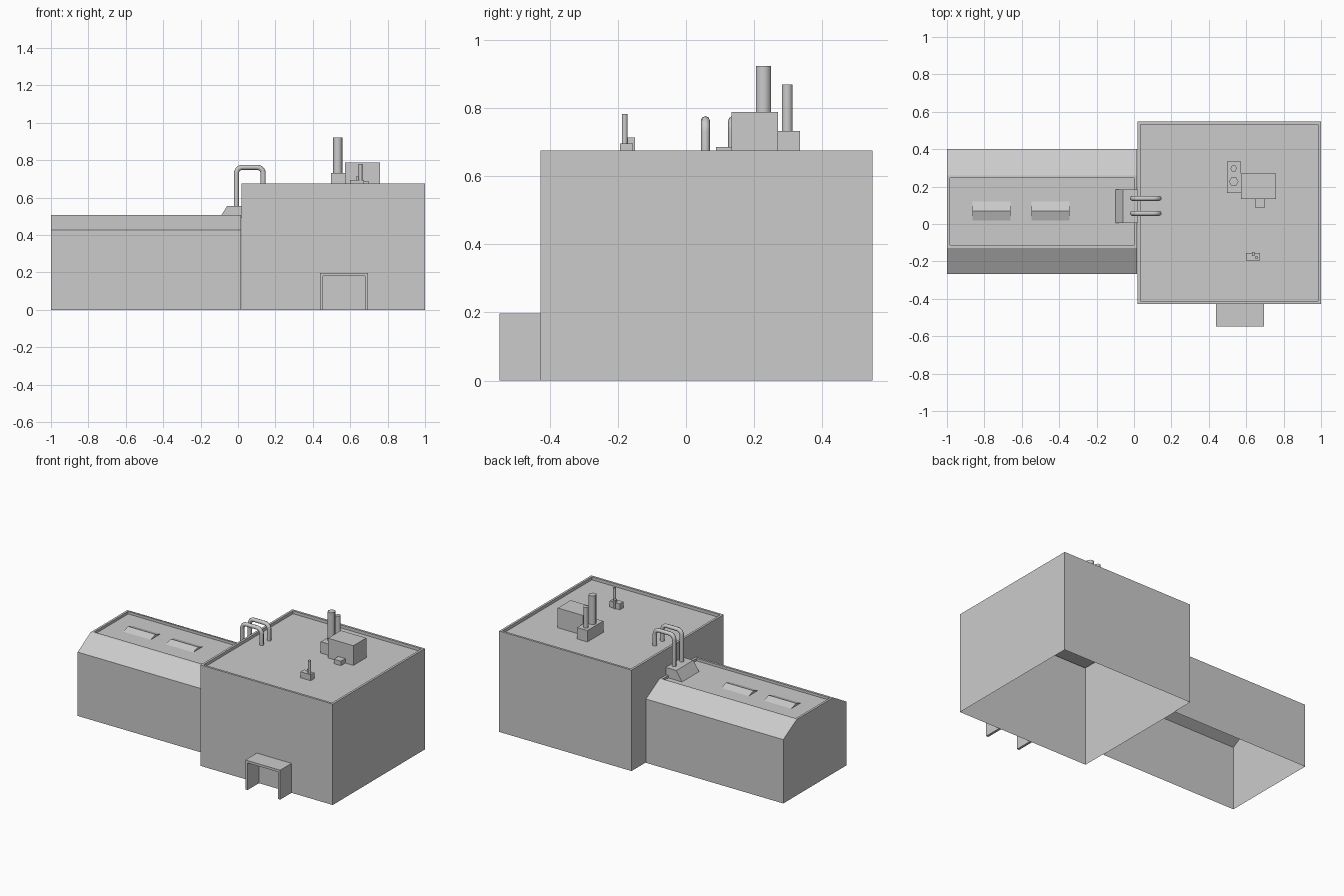
import bpy, bmesh, math

if "Cube" in bpy.data.objects:
    bpy.data.objects.remove(bpy.data.objects["Cube"])


def add_object(name, bm):
    bmesh.ops.recalc_face_normals(bm, faces=bm.faces)
    me = bpy.data.meshes.new(name)
    bm.to_mesh(me)
    bm.free()
    ob = bpy.data.objects.new(name, me)
    bpy.context.collection.objects.link(ob)
    return ob


def shell(name, rings):
    """Open-bottomed shell through stacked rectangles (x0, x1, y0, y1, z), capped on the last."""
    bm = bmesh.new()
    loops = [[bm.verts.new(p) for p in ((a, c, z), (b, c, z), (b, d, z), (a, d, z))]
             for a, b, c, d, z in rings]
    for lo, hi in zip(loops, loops[1:]):
        for i in range(4):
            j = (i + 1) % 4
            bm.faces.new((lo[i], lo[j], hi[j], hi[i]))
    bm.faces.new(loops[-1])
    ob = add_object(name, bm)
    # make sure the open shell faces outward (roof cap points up)
    if ob.data.polygons[-1].normal.z < 0:
        ob.data.flip_normals()
    return ob


def box(name, x0, x1, y0, y1, z0, z1):
    return shell(name, [(x0, x1, y0, y1, z0), (x0, x1, y0, y1, z1)])


def extrude(name, profile, offset):
    """Closed solid from a planar profile swept along offset."""
    bm = bmesh.new()
    face = bm.faces.new([bm.verts.new(p) for p in profile])
    geo = bmesh.ops.extrude_face_region(bm, geom=[face], use_keep_orig=True)
    verts = [g for g in geo["geom"] if isinstance(g, bmesh.types.BMVert)]
    bmesh.ops.translate(bm, verts=verts, vec=offset)
    return add_object(name, bm)


def smooth(ob, angle):
    bpy.ops.object.select_all(action='DESELECT')
    bpy.context.view_layer.objects.active = ob
    ob.select_set(True)
    bpy.ops.object.shade_smooth_by_angle(angle=math.radians(angle))


def stack(name, x, y, r, z0, z1, sides=6):
    pts = [(x + r * math.cos(i * math.tau / sides), y + r * math.sin(i * math.tau / sides), z0)
           for i in range(sides)]
    smooth(extrude(name, pts, (0, 0, z1 - z0)), 65)


ROOF, DECK = 0.655, 0.49   # recessed roof levels of hall and wing

# Main hall with parapet
shell("main_hall", [(0.02, 1, -0.427, 0.547, 0), (0.02, 1, -0.427, 0.547, 0.675),
                    (0.035, 0.985, -0.412, 0.532, 0.675), (0.035, 0.985, -0.412, 0.532, ROOF)])

# Side wing with sloped long eaves and parapet
shell("side_wing", [(-1, 0.016, -0.267, 0.4, 0), (-1, 0.016, -0.267, 0.4, 0.427),
                    (-1, 0.016, -0.128, 0.258, 0.507), (-0.985, 0.001, -0.113, 0.246, 0.507),
                    (-0.985, 0.001, -0.113, 0.246, DECK)])

# Ridge skylights on the wing
for i, x in enumerate((-0.863, -0.548)):
    extrude(f"skylight_{i + 1}", [(x, 0.02, DECK), (x, 0.12, DECK), (x, 0.07, 0.507)], (0.203, 0, 0))

# Sloped duct base and two arched ducts
extrude("duct_base", [(-0.1, 0.005, DECK), (0.02, 0.005, DECK), (0.02, 0.005, 0.555),
                      (-0.058, 0.005, 0.555)], (0, 0.18, 0))


def duct(name, y):
    xa, xb, top, r, bend = -0.0085, 0.1345, 0.762, 0.0135, 0.032
    path = [(xa, 0.53)]
    for cx, start in ((xa + bend, math.pi), (xb - bend, math.pi / 2)):
        for k in range(6):
            a = start - k * math.pi / 10
            path.append((cx + bend * math.cos(a), top - bend + bend * math.sin(a)))
    path.append((xb, ROOF))
    cu = bpy.data.curves.new(name, 'CURVE')
    cu.dimensions = '3D'
    cu.bevel_depth, cu.bevel_resolution = r, 2
    sp = cu.splines.new('POLY')
    sp.points.add(len(path) - 1)
    for p, (x, z) in zip(sp.points, path):
        p.co = (x, y, z, 1)
    sp.use_smooth = True
    bpy.context.collection.objects.link(bpy.data.objects.new(name, cu))


duct("duct_front", 0.057)
duct("duct_back", 0.137)

# Rooftop plant with chimneys
box("chimney_base", 0.496, 0.572, 0.166, 0.334, ROOF, 0.731)
stack("chimney_tall", 0.533, 0.227, 0.0258, 0.731, 0.922)
stack("chimney_short", 0.533, 0.297, 0.0175, 0.731, 0.868)
box("plant_housing", 0.572, 0.76, 0.134, 0.27, ROOF, 0.787)
box("plant_step", 0.647, 0.7, 0.088, 0.134, ROOF, 0.685)

# Small vent unit with pole
box("vent_box", 0.599, 0.674, -0.194, -0.156, ROOF, 0.695)
box("vent_fin", 0.63, 0.644, -0.172, -0.149, ROOF, 0.713)
stack("vent_pole", 0.655, -0.18, 0.0095, 0.695, 0.781)

# Entrance porch: U-shaped frame against the front wall
a, b, t, h = 0.438, 0.695, 0.016, 0.197
extrude("entrance_porch", [(x, -0.547, z) for x, z in (
    (a, 0), (a, h), (b, h), (b, 0), (b - t, 0), (b - t, h - t), (a + t, h - t), (a + t, 0))],
    (0, 0.12, 0))
